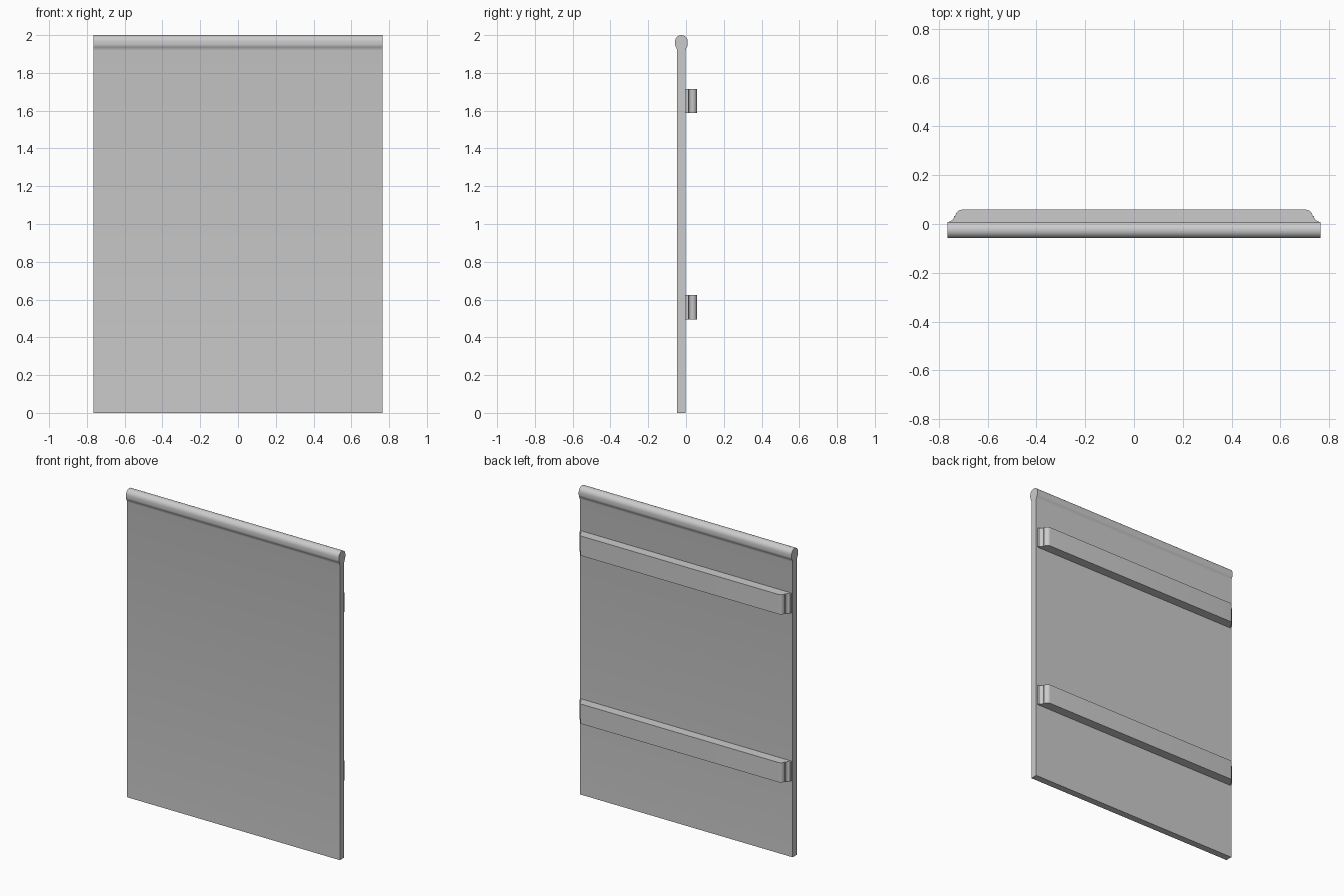
import bpy
import bmesh
from math import sin, cos, pi, radians
from mathutils import Vector

cube = bpy.data.objects.get("Cube")
if cube:
    bpy.data.objects.remove(cube)

grey = bpy.data.materials.new("plain_grey")
grey.use_nodes = True
COLOUR = (0.6, 0.6, 0.6, 1)
grey.diffuse_color = COLOUR
grey.node_tree.nodes["Principled BSDF"].inputs["Base Color"].default_value = COLOUR

HALF_W = 0.765
FRONT, BACK = -0.047, -0.002
MID = (FRONT + BACK) / 2


def arc(cx, cy, r, start, end, steps=8):
    """Points along a circular arc, angles in degrees."""
    angles = [radians(start + (end - start) * i / steps) for i in range(steps + 1)]
    return [(cx + r * cos(a), cy + r * sin(a)) for a in angles]


def extrude(name, points, direction):
    """Extrude a closed 3D outline along a direction."""
    bm = bmesh.new()
    face = bm.faces.new([bm.verts.new(p) for p in points])
    result = bmesh.ops.extrude_face_region(bm, geom=[face], use_keep_orig=True)
    moved = [g for g in result["geom"] if isinstance(g, bmesh.types.BMVert)]
    bmesh.ops.translate(bm, verts=moved, vec=Vector(direction))
    bmesh.ops.recalc_face_normals(bm, faces=bm.faces)
    mesh = bpy.data.meshes.new(name)
    bm.to_mesh(mesh)
    bm.free()
    mesh.materials.append(grey)
    obj = bpy.data.objects.new(name, mesh)
    bpy.context.collection.objects.link(obj)
    bpy.ops.object.select_all(action="DESELECT")
    obj.select_set(True)
    bpy.context.view_layer.objects.active = obj
    bpy.ops.object.shade_smooth_by_angle(angle=radians(35))
    return obj


# Flat panel with a rounded bead along its top edge, as one side profile
R = 0.0335
neck = [(BACK, 1.918)] + arc(MID, 1.953, R, -40, 0, 4)
crown = arc(MID, 2 - R, R, 0, 180, 16)
mirrored = [(2 * MID - y, z) for y, z in reversed(neck)]
profile = [(FRONT, 0), (BACK, 0)] + neck + crown + mirrored
extrude("panel_with_bead", [(-HALF_W, y, z) for y, z in profile], (2 * HALF_W, 0, 0))

# Two back battens with moulded ends: a cove, then a rounded corner
end = [(0.757, BACK)]
end += arc(0.757, 0.032, 0.02, 270, 180)
end += arc(0.705, 0.032, 0.0265, 0, 90)
outline = end + [(-x, y) for x, y in reversed(end)]
for name, z in (("lower_batten", 0.495), ("upper_batten", 1.587)):
    extrude(name, [(x, y, z) for x, y in outline], (0, 0, 0.128))
